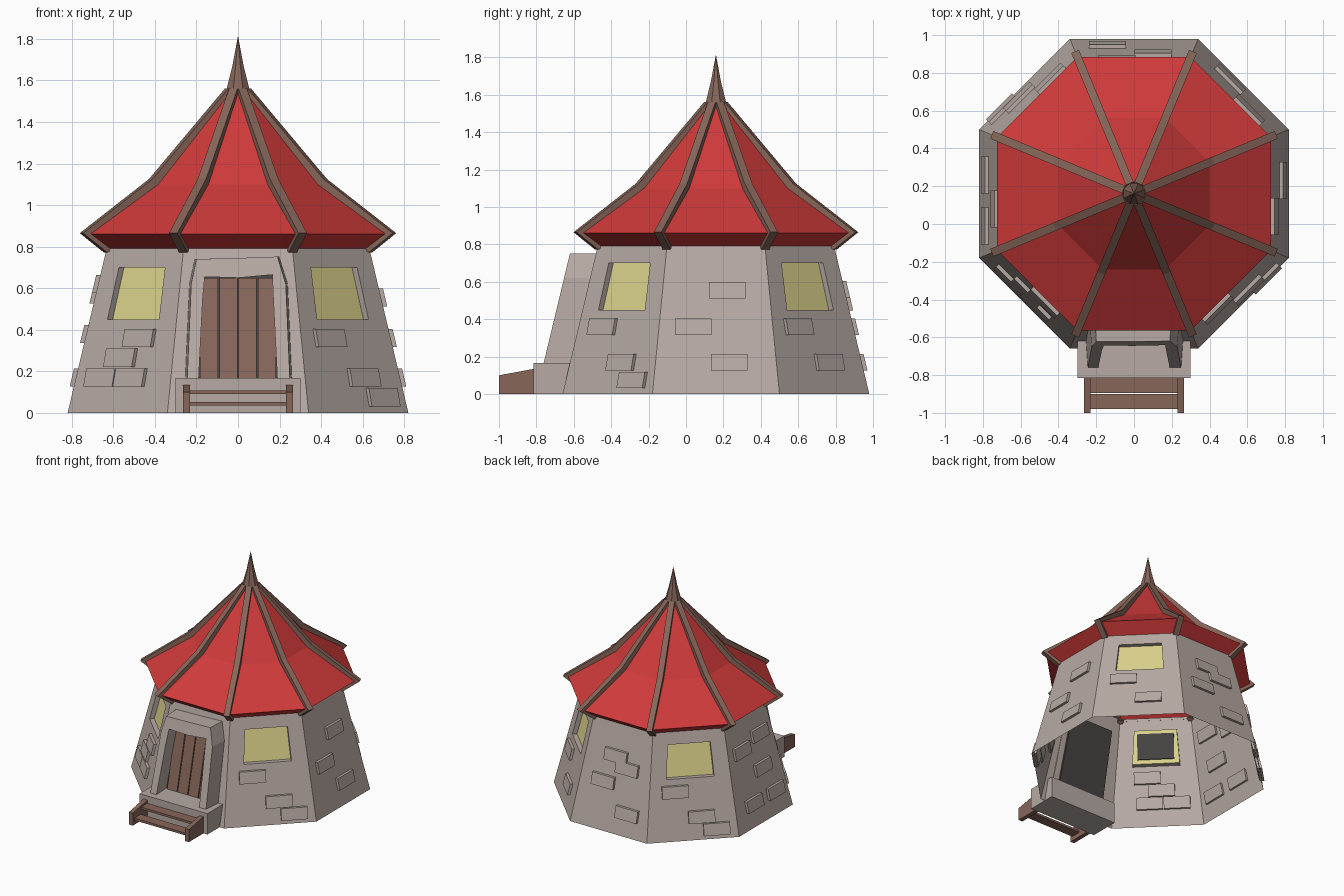
import bpy, bmesh
from math import pi, cos, sin, tan
from mathutils import Vector

cube = bpy.data.objects.get("Cube")
if cube:
    bpy.data.objects.remove(cube)

CY = 0.16          # tower axis
T8 = tan(pi / 8)   # half side of an octagon with unit apothem


def material(name, rgb):
    m = bpy.data.materials.new(name)
    m.use_nodes = True
    lin = [((c / 255 + 0.055) / 1.055) ** 2.4 for c in rgb] + [1]
    m.diffuse_color = lin
    m.node_tree.nodes["Principled BSDF"].inputs["Base Color"].default_value = lin
    return m


STONE = material("stone", (183, 170, 164))
RED = material("red_roof", (208, 58, 58))
WOOD = material("brown_wood", (135, 102, 90))
GLASS = material("yellow_glass", (220, 211, 140))
DARK = material("dark_grey", (70, 68, 66))


def finish(name, bm, *mats, closed=True):
    if closed:
        bmesh.ops.recalc_face_normals(bm, faces=bm.faces)
    me = bpy.data.meshes.new(name)
    bm.to_mesh(me)
    bm.free()
    for m in mats:
        me.materials.append(m)
    ob = bpy.data.objects.new(name, me)
    bpy.context.collection.objects.link(ob)
    return ob


def loft(bm, a, b, caps=True):
    """Join two matching outlines into a solid."""
    va, vb = [bm.verts.new(p) for p in a], [bm.verts.new(p) for p in b]
    n = len(va)
    for i in range(n):
        j = (i + 1) % n
        bm.faces.new((va[i], va[j], vb[j], vb[i]))
    if caps:
        bm.faces.new(va[::-1])
        bm.faces.new(vb)


def box(bm, x0, x1, y0, y1, z0, z1):
    ring = [(x0, y0), (x1, y0), (x1, y1), (x0, y1)]
    loft(bm, [(x, y, z0) for x, y in ring], [(x, y, z1) for x, y in ring])


def radius(z):
    return 0.82 - 0.2375 * z


def on_wall(side, u, z, off=0.0):
    """Point on a sloped wall; side 0 faces front, counted anticlockwise."""
    a = side * pi / 4 - pi / 2
    r = radius(z) + off
    return Vector((r * cos(a) - u * sin(a), CY + r * sin(a) + u * cos(a), z))


def slab(bm, side, corners, inner, outer):
    loft(bm, [on_wall(side, u, z, inner) for u, z in corners],
         [on_wall(side, u, z, outer) for u, z in corners])


def rect(u, z, w, h):
    return [(u - w / 2, z - h / 2), (u + w / 2, z - h / 2),
            (u + w / 2, z + h / 2), (u - w / 2, z + h / 2)]


# Walls: the diagonal sides have a recessed window opening
WINDOW = [(-0.175, 0.45), (0.175, 0.45), (0.157, 0.70), (-0.157, 0.70)]
WALL_TOP = 0.81
walls, panes, blinds = bmesh.new(), bmesh.new(), bmesh.new()
for side in range(8):
    wb, wt = radius(0) * T8, radius(WALL_TOP) * T8
    outline = [(-wb, 0), (wb, 0), (wt, WALL_TOP), (-wt, WALL_TOP)]
    edge = [on_wall(side, u, z) for u, z in outline]
    if side % 2 == 0:
        walls.faces.new([walls.verts.new(p) for p in edge])
        continue
    hole = [on_wall(side, u, z) for u, z in WINDOW]
    back = [on_wall(side, u, z, -0.035) for u, z in WINDOW]
    loft(walls, edge, hole, caps=False)
    loft(walls, hole, back, caps=False)
    slab(panes, side, WINDOW, -0.04, -0.035)
    slab(blinds, side, rect(0, 0.575, 0.27, 0.19), -0.048, -0.041)
bmesh.ops.remove_doubles(walls, verts=walls.verts, dist=0.0005)
finish("stone_walls", walls, STONE, closed=False)
finish("window_panes", panes, GLASS)
finish("window_backs", blinds, DARK)

# Raised bricks: side -> centres (along wall, height)
CORNER = [(-0.117, 0.36), (0.07, 0.17), (0.177, 0.075)]
BRICKS = {
    1: CORNER, 5: CORNER, 3: CORNER[:2],
    2: [(0.06, 0.555), (-0.12, 0.36), (0.07, 0.17)],
    4: [(-0.02, 0.56), (0.09, 0.49), (-0.1, 0.36), (0.14, 0.17)],
    6: [(-0.12, 0.57), (0.12, 0.62), (0.08, 0.38), (-0.1, 0.17), (0.17, 0.17)],
    7: [(0.07, 0.36), (-0.034, 0.265), (-0.146, 0.17), (0.055, 0.17)],
}
bm = bmesh.new()
for side, spots in BRICKS.items():
    for u, z in spots:
        slab(bm, side, rect(u, z, 0.195, 0.088), -0.015, 0.02)
finish("wall_bricks", bm, STONE)

# Roof: flared octagon from the under-eave to the peak
RINGS = [(0.63, 0.79), (0.725, 0.862), (0.40, 1.10), (0.04, 1.56)]


def octagon(r, z):
    R = r / cos(pi / 8)
    return [(R * cos(pi / 8 + i * pi / 4), CY + R * sin(pi / 8 + i * pi / 4), z)
            for i in range(8)]


bm = bmesh.new()
for lo, hi in zip(RINGS, RINGS[1:]):
    loft(bm, octagon(*lo), octagon(*hi), caps=False)
bmesh.ops.remove_doubles(bm, verts=bm.verts, dist=0.0005)
finish("roof_panels", bm, RED, closed=False)

# Roof ribs: one bent profile repeated along the eight hips
RIB = [(0.69, 0.772), (0.815, 0.865), (0.455, 1.125), (0.06, 1.56),
       (0.02, 1.53), (0.41, 1.075), (0.745, 0.865), (0.655, 0.79)]
bm = bmesh.new()
for i in range(8):
    a = pi / 8 + i * pi / 4
    d, t = Vector((cos(a), sin(a), 0)), Vector((-sin(a), cos(a), 0))
    sides = [[d * r + t * w + Vector((0, CY, z)) for r, z in RIB] for w in (-0.022, 0.022)]
    loft(bm, *sides)
finish("roof_ribs", bm, WOOD)

# Spire
bm = bmesh.new()
loft(bm, octagon(0.058, 1.545), octagon(0.027, 1.67))
loft(bm, octagon(0.027, 1.67), octagon(0.001, 1.81))
finish("spire", bm, WOOD)

# Door: dark backing with four planks
bm = bmesh.new()
slab(bm, 0, [(-0.21, 0.1), (0.21, 0.1), (0.19, 0.69), (-0.19, 0.69)], -0.02, 0.004)
finish("door_backing", bm, DARK)
bm = bmesh.new()
for i in range(4):
    slab(bm, 0, rect((i - 1.5) * 0.093, 0.39, 0.086, 0.52), 0, 0.015)
finish("door_planks", bm, WOOD)

# Door surround: a leaning stone arch standing out from the wall
OUTER = [(-0.245, 0.15), (-0.225, 0.62), (-0.2, 0.74), (0.0, 0.745), (0.19, 0.752), (0.23, 0.62), (0.25, 0.15)]
INNER = [(-0.19, 0.15), (-0.17, 0.55), (-0.16, 0.655), (0.0, 0.65), (0.165, 0.665), (0.17, 0.55), (0.19, 0.15)]


def front(x, z):
    return Vector((x, -0.76 + (z - 0.17) * 0.24, z))


bm = bmesh.new()
for i in range(len(OUTER) - 1):
    quad = [OUTER[i], OUTER[i + 1], INNER[i + 1], INNER[i]]
    loft(bm, [front(x, z) for x, z in quad], [on_wall(0, x * 1.04, z, -0.005) for x, z in quad])
bmesh.ops.remove_doubles(bm, verts=bm.verts, dist=0.0005)
seen = {}
for f in bm.faces:
    seen.setdefault(tuple(round(c, 4) for c in f.calc_center_median()), []).append(f)
joints = [f for group in seen.values() if len(group) > 1 for f in group]
bmesh.ops.delete(bm, geom=joints, context='FACES_ONLY')
finish("door_surround", bm, STONE)

# Stone landing
bm = bmesh.new()
box(bm, -0.3, 0.3, -0.815, -0.58, 0, 0.167)
finish("landing", bm, STONE)

# Wooden steps: two stringers and two treads
bm = bmesh.new()
STRINGER = [(-1.0, 0), (-0.81, 0), (-0.81, 0.135), (-1.0, 0.1)]
for x in (-0.248, 0.248):
    loft(bm, [(x - 0.017, y, z) for y, z in STRINGER], [(x + 0.017, y, z) for y, z in STRINGER])
box(bm, -0.235, 0.235, -0.895, -0.812, 0.09, 0.108)
box(bm, -0.235, 0.235, -0.98, -0.9, 0.035, 0.053)
finish("wooden_steps", bm, WOOD)
